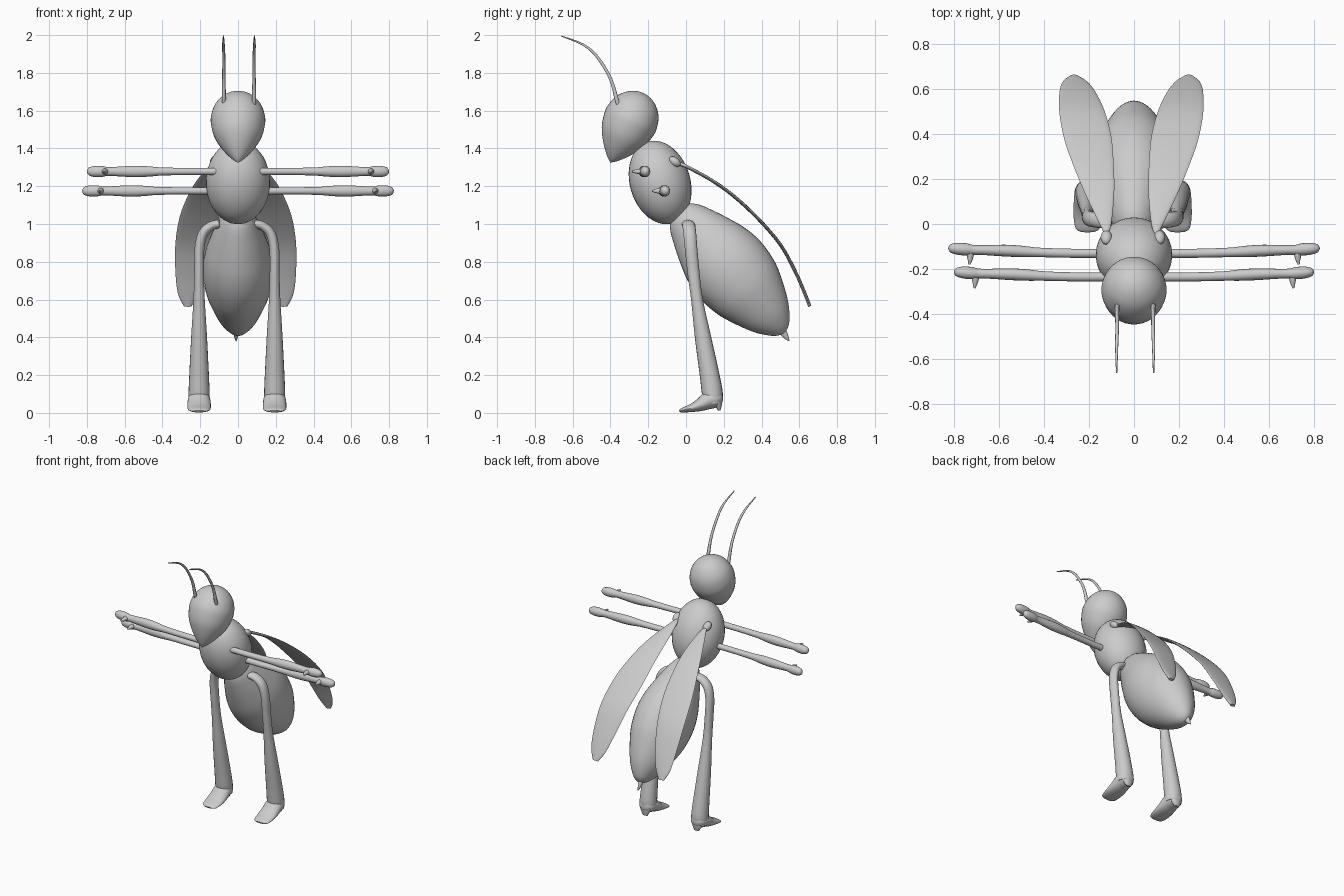
import bpy, bmesh, math
from mathutils import Vector, Matrix

grey = bpy.data.materials.new("grey")
grey.diffuse_color = (0.6, 0.6, 0.6, 1)


def finish(name, bm, angle=50):
    bmesh.ops.recalc_face_normals(bm, faces=bm.faces)
    me = bpy.data.meshes.new(name)
    bm.to_mesh(me)
    bm.free()
    ob = bpy.data.objects.new(name, me)
    bpy.context.collection.objects.link(ob)
    me.materials.append(grey)
    bpy.ops.object.select_all(action='DESELECT')
    ob.select_set(True)
    bpy.context.view_layer.objects.active = ob
    bpy.ops.object.shade_smooth_by_angle(angle=math.radians(angle))
    return ob


def catmull(rows, n):
    """Smooth interpolation through rows of numbers."""
    out = []
    for i in range(len(rows) - 1):
        p = [Vector(rows[max(0, min(len(rows) - 1, i + k))]) for k in (-1, 0, 1, 2)]
        for s in range(n):
            t = s / n
            out.append(0.5 * (2 * p[1] + (p[2] - p[0]) * t
                       + (2 * p[0] - 5 * p[1] + 4 * p[2] - p[3]) * t * t
                       + (3 * p[1] - p[0] - 3 * p[2] + p[3]) * t ** 3))
    return out + [Vector(rows[-1])]


def tube(name, rows, ref, n=3, sides=16):
    """Loft of ellipses; row = x, y, z, radius along ref, radius across."""
    rows = catmull(rows, n)
    ctr = [Vector(r[:3]) for r in rows]
    bm = bmesh.new()
    rings = []
    for i, c in enumerate(ctr):
        t = (ctr[min(i + 1, len(ctr) - 1)] - ctr[max(i - 1, 0)]).normalized()
        u = Vector(ref)
        u = (u - t * u.dot(t)).normalized()
        v = t.cross(u)
        a, b = max(rows[i][3], 0.001), max(rows[i][4], 0.001)
        rings.append([bm.verts.new(c + u * a * math.cos(w) + v * b * math.sin(w))
                      for w in (2 * math.pi * k / sides for k in range(sides))])
    for r, q in zip(rings, rings[1:]):
        for k in range(sides):
            j = (k + 1) % sides
            bm.faces.new((r[k], r[j], q[j], q[k]))
    bm.faces.new(rings[0])
    bm.faces.new(rings[-1])
    return finish(name, bm)


def egg(name, start, end, profile, flat=1.0):
    """Rounded body along an axis in the side plane; profile = distance, radius."""
    a = Vector((0, *start))
    d = (Vector((0, *end)) - a).normalized()
    rows = [(*(a + d * t), r * flat, r) for t, r in profile]
    return tube(name, rows, (1, 0, 0), 4, 40)


def ball(name, loc, size, tilt=0):
    bm = bmesh.new()
    m = (Matrix.Translation(loc) @ Matrix.Rotation(tilt, 4, 'X')
         @ Matrix.Diagonal((*size, 1)))
    bmesh.ops.create_uvsphere(bm, u_segments=32, v_segments=20, radius=1, matrix=m)
    return finish(name, bm)


# Body
egg("head", (-0.40, 1.325), (-0.225, 1.69),
    [(0, 0), (0.025, 0.032), (0.08, 0.08), (0.15, 0.123), (0.22, 0.142), (0.27, 0.143),
     (0.33, 0.124), (0.375, 0.087), (0.40, 0.044), (0.408, 0)])
ball("thorax", (0, -0.137, 1.22), (0.17, 0.16, 0.226), math.radians(17))
egg("abdomen", (-0.045, 1.08), (0.525, 0.42),
    [(0, 0), (0.006, 0.045), (0.05, 0.096), (0.13, 0.137), (0.22, 0.174), (0.32, 0.207),
     (0.42, 0.22), (0.52, 0.212), (0.61, 0.188), (0.75, 0.125), (0.83, 0.066),
     (0.858, 0.03), (0.866, 0)], 0.84)
tube("stinger", [(-0.01, 0.50, 0.45, 0.018, 0.024), (-0.01, 0.525, 0.41, 0.012, 0.016),
                 (-0.01, 0.547, 0.38, 0.002, 0.002)], (1, 0, 0))

for s, side in ((-1, "left"), (1, "right")):
    # Antennae
    x = s * 0.08 + 0.005
    tube("antenna_" + side,
         [(x, -0.355, 1.62, .008, .008), (x, -0.366, 1.655, .011, .011),
          (x, -0.40, 1.77, .009, .009), (x, -0.47, 1.885, .008, .008),
          (x + s * .002, -0.545, 1.95, .007, .006), (x + s * .002, -0.66, 1.995, .003, .003)],
         (1, 0, 0), 4, 10)

    # Wings: curved blades, row = y, z, inner x, outer x
    blade = [(-0.05, 1.325, .105, .118), (0.0, 1.305, .088, .14), (0.13, 1.235, .075, .20),
             (0.25, 1.15, .077, .25), (0.38, 1.03, .088, .297), (0.50, 0.89, .12, .32),
             (0.58, 0.745, .157, .32), (0.63, 0.63, .195, .307), (0.655, 0.565, .235, .275)]
    rows = []
    for y, z, a, b in blade:
        rows.append((s * (a + b) / 2 - 0.012, y, z, (b - a) / 2, 0.009))
    tube("wing_" + side, rows, (1, 0, 0), 4, 20)
    ball("wing_joint_" + side, (s * 0.118 - 0.005, -0.06, 1.33), (0.025, 0.035, 0.023),
         math.radians(-35))

    # Two pairs of arms with swollen ends and a small claw
    for pair, y, z, tip in (("upper", -0.235, 1.278, 0.80), ("lower", -0.13, 1.175, 0.825)):
        dx = tip - 0.80
        arm = [(0.10, 0, .02, .02), (0.25, 0, .019, .02), (0.40, .004, .021, .021),
               (0.47, .008, .027, .025), (0.55, .012, .03, .026), (0.64, .014, .025, .022),
               (0.69, .015, .023, .022), (0.72, .017, .029, .027), (0.76, .02, .029, .026),
               (0.79, .022, .02, .018), (0.80, .022, .003, .003)]
        tube(f"{pair}_arm_{side}",
             [(s * (px + dx), y + py, z, rz, ry) for px, py, rz, ry in arm], (0, 0, 1))
        cx = s * (0.705 + dx * 0.9)
        tube(f"{pair}_claw_{side}",
             [(cx, y + 0.01, z, .018, .02), (cx, y - 0.025, z, .012, .012),
              (cx + s * .004, y - 0.05, z, .004, .004)], (0, 0, 1))

    # Hind legs: bent at the hip, flaring towards the foot
    o = -0.006
    leg = [(0.09, 0.01, 1.0, .033, .022), (0.135, 0.015, 0.99, .034, .024),
           (0.178, 0.02, 0.95, .034, .026), (0.198, 0.027, 0.87, .033, .026),
           (0.20, 0.04, 0.74, .032, .026), (0.20, 0.058, 0.60, .031, .03),
           (0.20, 0.09, 0.40, .043, .042), (0.20, 0.125, 0.20, .052, .052),
           (0.20, 0.14, 0.10, .055, .056), (0.20, 0.145, 0.05, .045, .054)]
    tube("hind_leg_" + side, [(s * a + o, *r) for a, *r in leg], (0, 1, 0), 4, 20)
    fx = s * 0.20 + o
    foot = [(-.035, .009, .03, .005), (-.02, .014, .053, .012), (.03, .026, .062, .022),
            (.08, .045, .062, .036), (.12, .067, .06, .048), (.16, .075, .054, .045),
            (.187, .075, .035, .03), (.195, .075, .01, .01)]
    tube("foot_" + side, [(fx, *r) for r in foot], (1, 0, 0), 3, 20)
    tube("heel_" + side,
         [(fx, 0.16, 0.09, .045, .028), (fx, 0.17, 0.05, .038, .022),
          (fx, 0.177, 0.012, .018, .006)], (1, 0, 0))
